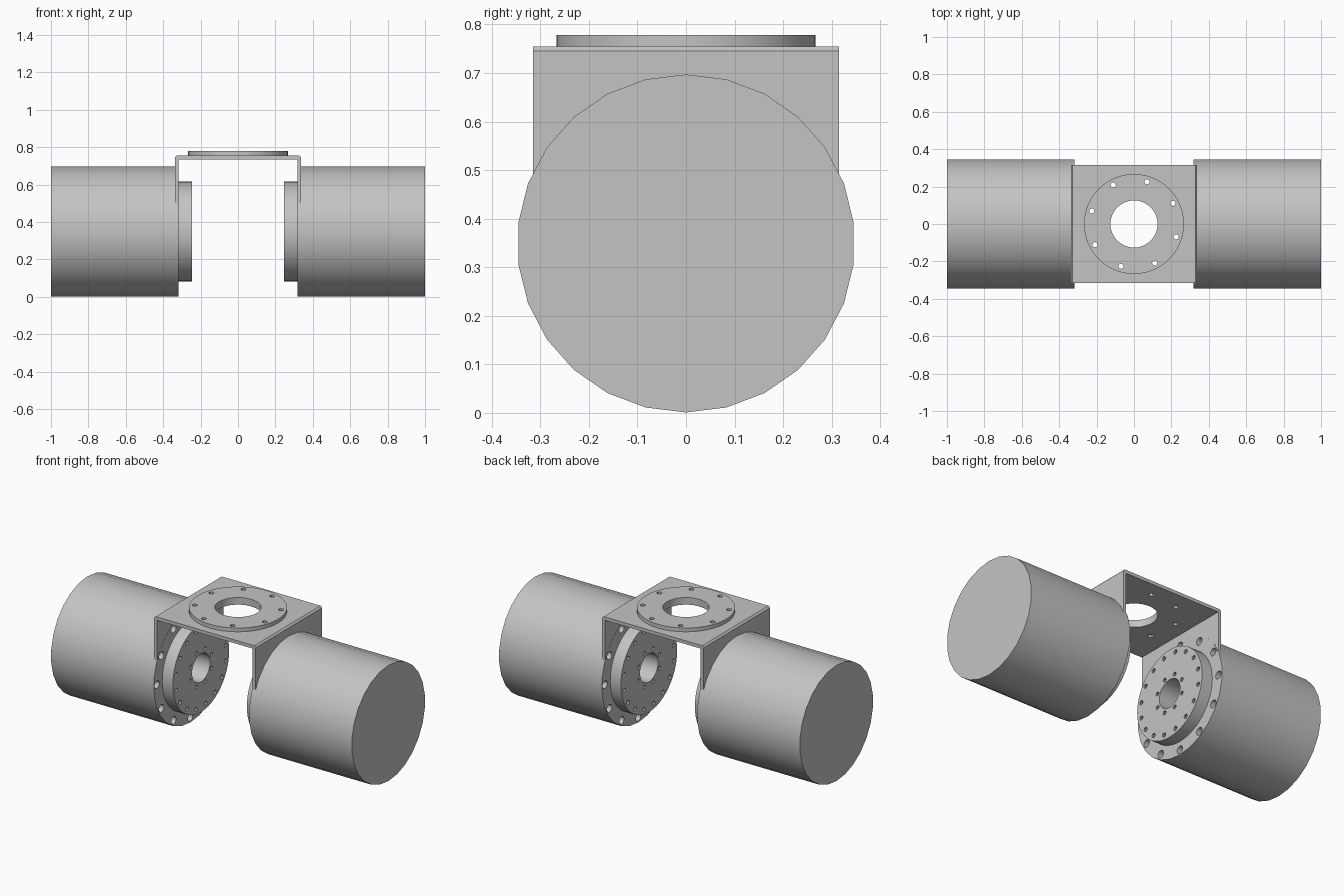
import bpy, bmesh, math
from mathutils import Matrix, Vector

default = bpy.data.objects.get("Cube")
if default:
    bpy.data.objects.remove(default, do_unlink=True)

# Single metal colour
metal = bpy.data.materials.new("brushed_grey")
metal.use_nodes = True
grey = (0.55, 0.55, 0.55, 1)
metal.diffuse_color = grey
metal.node_tree.nodes["Principled BSDF"].inputs["Base Color"].default_value = grey

AXIS_Z = 0.349          # height of the motor axis
SPIN = Matrix.Rotation(math.pi / 2, 4, 'Z')
ALONG_X = Matrix.Rotation(math.pi / 2, 4, 'Y') @ SPIN


def add_cylinder(bm, centre, radius, length, segments, turn):
    bmesh.ops.create_cone(bm, cap_ends=True, segments=segments, radius1=radius, radius2=radius,
                          depth=length, matrix=Matrix.Translation(centre) @ turn)


def add_box(bm, low, high):
    low, high = Vector(low), Vector(high)
    size = Matrix.Diagonal((*(high - low), 1))
    bmesh.ops.create_cube(bm, size=1, matrix=Matrix.Translation((low + high) / 2) @ size)


def make_object(name, bm):
    mesh = bpy.data.meshes.new(name)
    bm.to_mesh(mesh)
    bm.free()
    mesh.materials.append(metal)
    obj = bpy.data.objects.new(name, mesh)
    bpy.context.collection.objects.link(obj)
    return obj


def activate(obj):
    bpy.ops.object.select_all(action='DESELECT')
    obj.select_set(True)
    bpy.context.view_layer.objects.active = obj


def apply_boolean(obj, other, operation='DIFFERENCE'):
    activate(obj)
    mod = obj.modifiers.new("cut", 'BOOLEAN')
    mod.operation, mod.object, mod.solver = operation, other, 'EXACT'
    bpy.ops.object.modifier_apply(modifier=mod.name)


def finish(obj):
    activate(obj)
    bpy.ops.object.shade_smooth_by_angle(angle=math.radians(30))


def ring(count, radius, start=0):
    for i in range(count):
        a = start + math.tau * i / count
        yield radius * math.cos(a), radius * math.sin(a)


def side_cylinder(bm, side, x0, x1, radius, segments, y=0, z=0):
    add_cylinder(bm, (side * (x0 + x1) / 2, y, AXIS_Z + z), radius, x1 - x0, segments, ALONG_X)


# U-shaped bracket: profile in XZ, extruded along Y
bm = bmesh.new()
half = [(0.338, 0.35), (0.338, 0.745), (0.328, 0.755)]
inner = [(0.318, 0.735), (0.318, 0.35)]
profile = half + [(-x, z) for x, z in reversed(half)]
profile += [(-x, z) for x, z in reversed(inner)] + inner
face = bm.faces.new([bm.verts.new((x, -0.315, z)) for x, z in profile])
new = bmesh.ops.extrude_face_region(bm, geom=[face])["geom"]
bmesh.ops.translate(bm, vec=(0, 0.63, 0), verts=[v for v in new if isinstance(v, bmesh.types.BMVert)])
bmesh.ops.recalc_face_normals(bm, faces=bm.faces)
bracket = make_object("bracket", bm)

# Round mounting plate on top
bm = bmesh.new()
add_cylinder(bm, (0, 0, 0.766), 0.267, 0.024, 48, SPIN)
mounting_plate = make_object("mounting_plate", bm)

# Centre opening and bolt holes through plate and bracket
bm = bmesh.new()
add_cylinder(bm, (0, 0, 0.75), 0.126, 0.2, 40, SPIN)
for x, y in ring(8, 0.236, math.radians(28)):
    add_cylinder(bm, (x, y, 0.75), 0.014, 0.2, 12, SPIN)
cutter = make_object("top_hole_cutter", bm)
for part in (bracket, mounting_plate):
    apply_boolean(part, cutter)
bpy.data.objects.remove(cutter, do_unlink=True)

# Motors with output flanges, one per side
for side, label in ((1, "left"), (-1, "right")):
    bm = bmesh.new()
    side_cylinder(bm, side, 0.317, 1.0, 0.348, 26)
    motor = make_object(label + "_motor", bm)

    bm = bmesh.new()
    side_cylinder(bm, side, 0.246, 0.325, 0.267, 48)
    flange = make_object(label + "_output_flange", bm)

    # Bolt holes in the motor rim
    bm = bmesh.new()
    for y, z in ring(12, 0.317):
        side_cylinder(bm, side, 0.30, 0.37, 0.023, 14, y, z)
    rim_cutter = make_object("rim_hole_cutter", bm)
    # Central bore and two rings of small holes in the flange
    bm = bmesh.new()
    side_cylinder(bm, side, 0.2, 0.5, 0.085, 32)
    for count, radius, size in ((8, 0.108, 0.012), (16, 0.238, 0.013)):
        for y, z in ring(count, radius, math.pi / count):
            side_cylinder(bm, side, 0.2, 0.285, size, 10, y, z)
    flange_cutter = make_object("flange_hole_cutter", bm)

    for part in (motor, bracket):
        apply_boolean(part, rim_cutter)
    for part in (motor, bracket, flange):
        apply_boolean(part, flange_cutter)
    for cutter in (rim_cutter, flange_cutter):
        bpy.data.objects.remove(cutter, do_unlink=True)
    finish(motor)
    finish(flange)

finish(bracket)
finish(mounting_plate)
